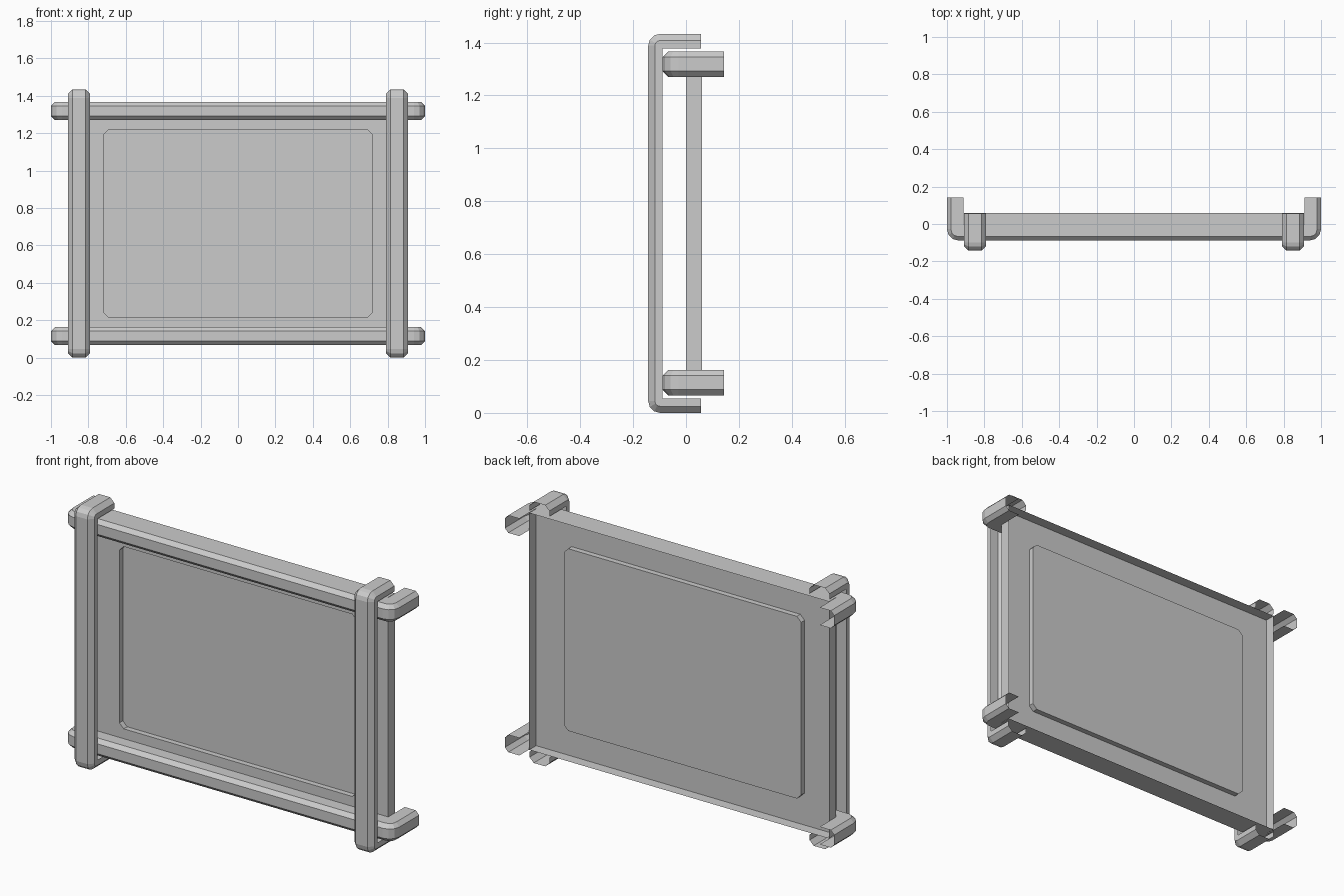
import bpy, bmesh
from math import cos, sin, pi
from mathutils import Vector

if "Cube" in bpy.data.objects:
    bpy.data.objects.remove(bpy.data.objects["Cube"])

MID = 0.7165          # mid height of the model


def finish(name, bm):
    bmesh.ops.remove_doubles(bm, verts=bm.verts, dist=1e-5)
    bmesh.ops.recalc_face_normals(bm, faces=bm.faces)
    me = bpy.data.meshes.new(name)
    bm.to_mesh(me)
    bm.free()
    ob = bpy.data.objects.new(name, me)
    bpy.context.collection.objects.link(ob)
    return ob


def skin(bm, rows, closed):
    """Join consecutive rows of points with quads."""
    vs = [[bm.verts.new(p) for p in row] for row in rows]
    n = len(rows[0])
    for a, b in zip(vs, vs[1:]):
        for i in range(n if closed else n - 1):
            j = (i + 1) % n
            bm.faces.new((a[i], a[j], b[j], b[i]))
    return vs


def u_path(half, front, back, radius, d, segs=3):
    """U-shaped path with round corners, offset inwards by d."""
    r = max(radius - d, 0)
    cx, cy = half - d - r, front + d + r
    arc = [(cx + r * cos(a), cy - r * sin(a))
           for a in (i * pi / 2 / segs for i in range(segs + 1))]
    side = [(half - d, back)] + arc
    return side + [(-u, v) for u, v in reversed(side)]


def channel(name, place, half, front, back, width, depth, c, radius):
    """Open-backed chamfered channel swept along a U path."""
    w = width / 2
    profile = [(w, depth), (w, c), (w - c, 0), (c - w, 0), (-w, c), (-w, depth)]
    rows = [[place(u, v, off) for u, v in u_path(half, front, back, radius, d)]
            for off, d in profile]
    bm = bmesh.new()
    skin(bm, rows, False)
    return finish(name, bm)


def ring(hx, hz, y, c, zc=MID):
    """Rectangle with cut corners in the xz plane."""
    pts = [(hx, hz - c), (hx - c, hz), (c - hx, hz), (-hx, hz - c),
           (-hx, c - hz), (c - hx, -hz), (hx - c, -hz), (hx, c - hz)]
    return [Vector((x, y, z + zc)) for x, z in pts]


# Open-backed panel with a recessed centre
bm = bmesh.new()
rows = skin(bm, [ring(0.91, 0.65, 0.06, 0), ring(0.91, 0.65, 0, 0),
                 ring(0.72, 0.50, 0, 0.026), ring(0.72, 0.50, 0.03, 0.026)], True)
bm.faces.new(rows[-1])
finish("recessed_panel", bm)

# Horizontal rails wrapping round the sides
for label, s in (("lower", -1), ("upper", 1)):
    channel(label + "_rail",
            lambda u, v, w: Vector((u, v, MID + s * 0.602 + w)),
            1.0, -0.088, 0.143, 0.096, 0.088, 0.021, 0.06)

# Vertical posts wrapping over the top and bottom
for label, s in (("left", -1), ("right", 1)):
    channel(label + "_post",
            lambda u, v, w: Vector((s * 0.85 + w, v, MID + u)),
            MID, -0.143, 0.057, 0.12, 0.055, 0.025, 0.045)
